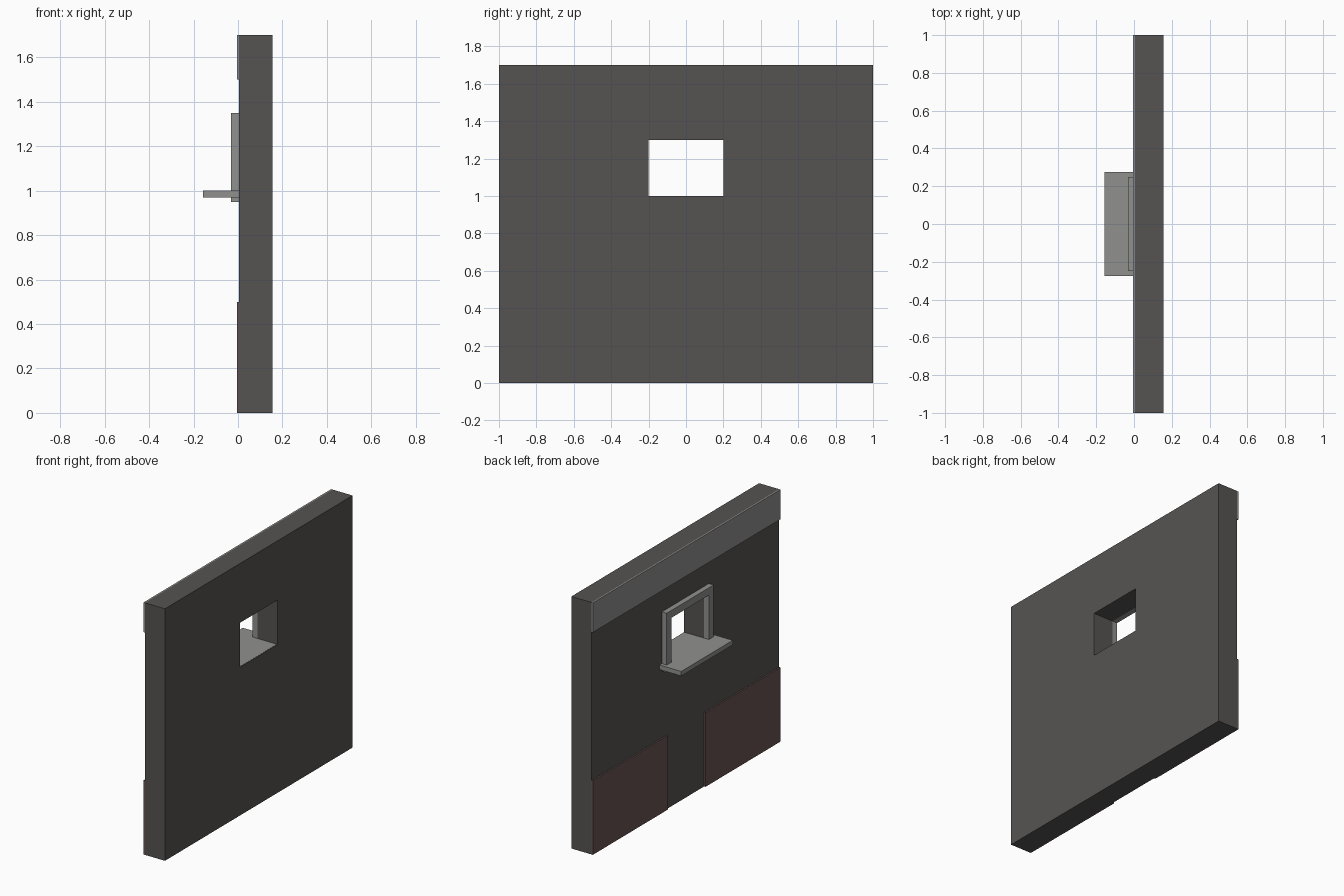
import bpy
import bmesh

if "Cube" in bpy.data.objects:
    bpy.data.objects.remove(bpy.data.objects["Cube"])


def material(name, color):
    m = bpy.data.materials.new(name)
    m.diffuse_color = (*color, 1)
    m.use_nodes = True
    m.node_tree.nodes["Principled BSDF"].inputs["Base Color"].default_value = m.diffuse_color
    return m


def box(name, x, y, z, mat=None):
    """Box spanning the given (min, max) ranges."""
    bm = bmesh.new()
    bmesh.ops.create_cube(bm, size=1)
    for v in bm.verts:
        v.co = [(a + b) / 2 + c * (b - a) for (a, b), c in zip((x, y, z), v.co)]
    return finish(name, bm, mat)


def finish(name, bm, mat):
    mesh = bpy.data.meshes.new(name)
    bm.to_mesh(mesh)
    bm.free()
    obj = bpy.data.objects.new(name, mesh)
    bpy.context.collection.objects.link(obj)
    if mat:
        mesh.materials.append(mat)
    return obj


def ring(name, x, outer, inner, mat=None):
    """Rectangular plate with a rectangular hole, extruded along x.
    outer and inner are (y_min, y_max, z_min, z_max)."""
    bm = bmesh.new()
    loops = []
    for px in x:
        for y0, y1, z0, z1 in (outer, inner):
            corners = ((y0, z0), (y1, z0), (y1, z1), (y0, z1))
            loops.append([bm.verts.new((px, *c)) for c in corners])
    back_out, back_in, front_out, front_in = loops
    for a, b in ((back_out, back_in), (back_in, front_in),
                 (front_in, front_out), (front_out, back_out)):
        for i in range(4):
            j = (i + 1) % 4
            bm.faces.new((a[i], a[j], b[j], b[i]))
    bmesh.ops.recalc_face_normals(bm, faces=bm.faces)
    return finish(name, bm, mat)


dark = material("dark_plaster", (0.094, 0.088, 0.085))
brown = material("brown_panel", (0.14, 0.09, 0.085))
grey = material("grey_trim", (0.28, 0.28, 0.275))

WALL = (0.005, 0.155)
FACE = (-0.005, 0.005)
OPENING = (-0.2, 0.2, 1.0, 1.3)

# Wall with window opening
ring("wall", WALL, (-1, 1, 0, 1.7), OPENING, dark)

# Thin band along the top of the wall
box("top_band", FACE, (-1, 1), (1.5, 1.7), grey)

# Two lower panels, with a gap between them
for side, y in (("left", (0.2, 1)), ("right", (-1, -0.2))):
    box(f"lower_panel_{side}", FACE, y, (0, 0.5), brown)

# Window frame and the sill running through the opening
ring("window_frame", (-0.031, 0.005), (-0.25, 0.25, 0.95, 1.35), OPENING, grey)
box("window_sill", (-0.157, 0.15), (-0.275, 0.275), (0.97, 1.001), grey)
